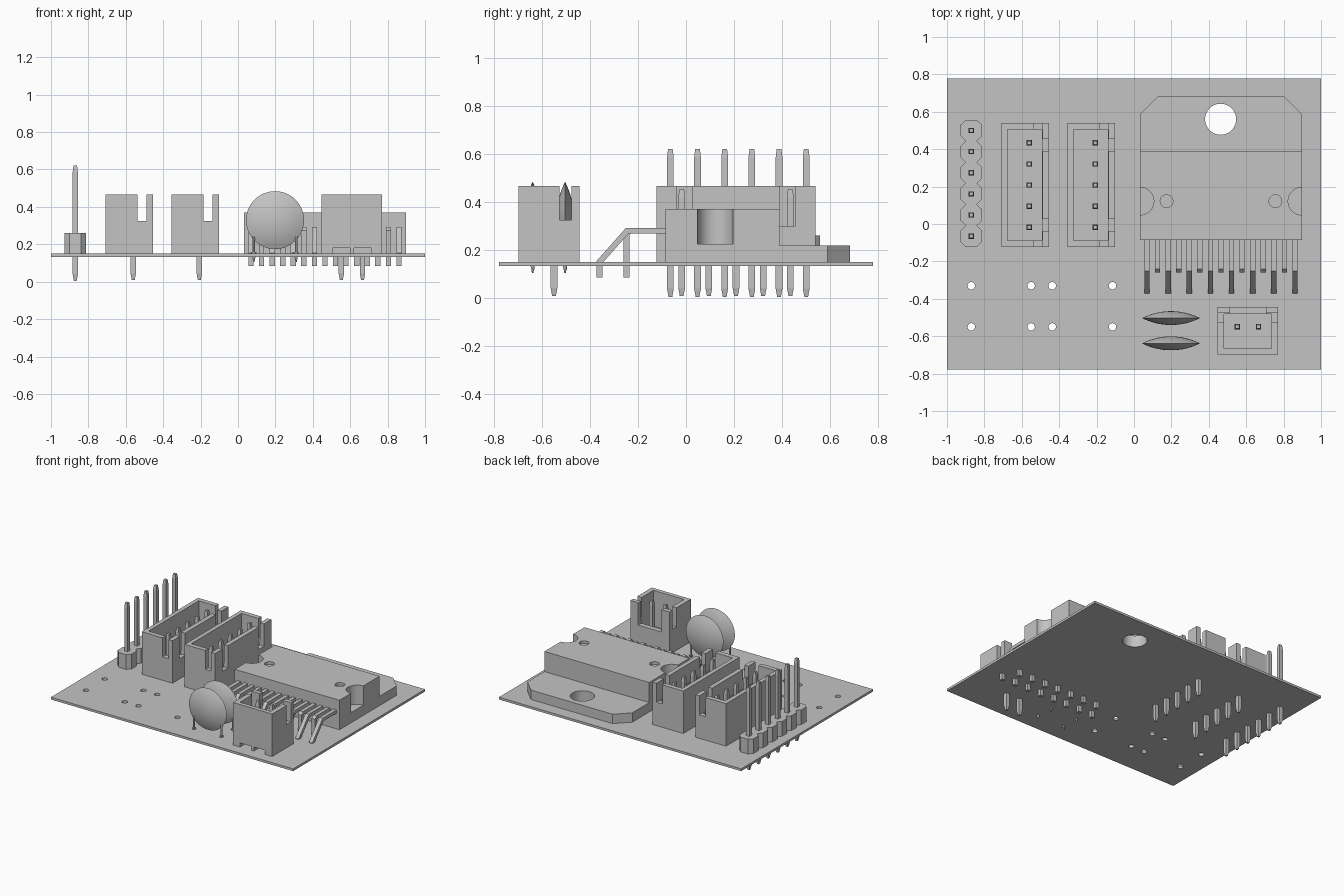
import bpy, bmesh, math
from mathutils import Matrix, Vector

if "Cube" in bpy.data.objects:
    bpy.data.objects.remove(bpy.data.objects["Cube"])

grey = bpy.data.materials.new("plain_grey")
grey.use_nodes = True
GREY = (0.55, 0.55, 0.55, 1)
grey.diffuse_color = GREY
grey.node_tree.nodes["Principled BSDF"].inputs["Base Color"].default_value = GREY

BOARD_BOTTOM, BOARD_TOP = 0.133, 0.15
PITCH = 0.113


def add_prism(bm, outline, z0, z1):
    """Extrude a flat outline between two heights."""
    face = bm.faces.new([bm.verts.new((x, y, z0)) for x, y in outline])
    top = bmesh.ops.extrude_face_region(bm, geom=[face])["geom"]
    verts = [g for g in top if isinstance(g, bmesh.types.BMVert)]
    bmesh.ops.translate(bm, verts=verts, vec=(0, 0, z1 - z0))


def add_box(bm, x0, x1, y0, y1, z0, z1):
    add_prism(bm, [(x0, y0), (x1, y0), (x1, y1), (x0, y1)], z0, z1)


def add_cylinder(bm, x, y, r, z0, z1, sides=32, r2=None):
    bmesh.ops.create_cone(bm, cap_ends=True, segments=sides, radius1=r,
                          radius2=r if r2 is None else r2, depth=z1 - z0,
                          matrix=Matrix.Translation((x, y, (z0 + z1) / 2)))


def add_pin(bm, x, y, z0, z1, w=0.028, tip=0.035):
    """Square pin with both ends tapered."""
    for a, b, wa, wb in ((z0, z0 + tip, 0.55, 1), (z0 + tip, z1 - tip, 1, 1),
                         (z1 - tip, z1, 1, 0.7)):
        s = w / math.sqrt(2)
        m = Matrix.Translation((x, y, (a + b) / 2)) @ Matrix.Rotation(math.pi / 4, 4, 'Z')
        bmesh.ops.create_cone(bm, cap_ends=True, segments=4, radius1=s * wa,
                              radius2=s * wb, depth=b - a, matrix=m)


def finish(bm, name, matrix=None, smooth=False):
    bmesh.ops.recalc_face_normals(bm, faces=bm.faces)
    if matrix:
        bm.transform(matrix)
    mesh = bpy.data.meshes.new(name)
    bm.to_mesh(mesh)
    bm.free()
    obj = bpy.data.objects.new(name, mesh)
    bpy.context.scene.collection.objects.link(obj)
    mesh.materials.append(grey)
    if smooth:
        select(obj)
        bpy.ops.object.shade_smooth_by_angle(angle=math.radians(30))
    return obj


def select(obj):
    bpy.ops.object.select_all(action='DESELECT')
    obj.select_set(True)
    bpy.context.view_layer.objects.active = obj


def cut(obj, cutter_bm):
    """Subtract the cutter shapes, then smooth round walls."""
    cutter = finish(cutter_bm, "cutter")
    cutter.hide_render = True
    mod = obj.modifiers.new("cut", 'BOOLEAN')
    mod.object, mod.operation, mod.solver = cutter, 'DIFFERENCE', 'EXACT'
    mod.use_self = True
    select(obj)
    bpy.ops.object.modifier_apply(modifier=mod.name)
    bpy.data.objects.remove(cutter)
    bpy.ops.object.shade_smooth_by_angle(angle=math.radians(30))


# Circuit board with mounting and component holes
bm = bmesh.new()
add_box(bm, -1, 1, -0.778, 0.778, BOARD_BOTTOM, BOARD_TOP)
board = finish(bm, "circuit_board")
bm = bmesh.new()
add_cylinder(bm, 0.463, 0.56, 0.083, 0.1, 0.2, 48)
for x in (-0.87, -0.55, -0.437, -0.115):
    for y in (-0.33, -0.55):
        add_cylinder(bm, x, y, 0.02, 0.1, 0.2, 16)
cut(board, bm)

# Pin header: a notched strip with six pins
HX, HY, PINS = -0.87, -0.065, 6
side = []
for i in range(PINS):
    y = HY + i * PITCH
    side += [(0.03, y - PITCH / 2), (0.057, y - 0.03), (0.057, y + 0.03)]
side.append((0.03, HY + (PINS - 0.5) * PITCH))
outline = [(HX + x, y) for x, y in side] + [(HX - x, y) for x, y in reversed(side)]
bm = bmesh.new()
add_prism(bm, outline, BOARD_TOP, 0.26)
finish(bm, "header_strip")
bm = bmesh.new()
for i in range(PINS):
    add_pin(bm, HX, HY + i * PITCH, 0.005, 0.62)
finish(bm, "header_pins")


def socket(name, pins, matrix, notched=False):
    """Open shrouded socket; the slotted wall is on local +x."""
    h = (PITCH * (pins - 1) + 0.21) / 2
    depth, top = 0.253, 0.467
    bm = bmesh.new()
    add_box(bm, 0, depth, -h, h, BOARD_TOP, top)
    body = finish(bm, name + "_shroud", matrix)
    # Cavity and the slots in the two end walls
    bm = bmesh.new()
    add_box(bm, 0.031, 0.215, -h + 0.035, h - 0.035, 0.2, 0.6)
    add_box(bm, 0.171, 0.22, -h - 0.1, h + 0.1, 0.325, 0.61)
    # Slots in the long wall, merged into one on the short socket
    if pins > 2:
        for s in (-1, 1):
            a, b = sorted((s * (h - 0.085), s * (h - 0.15)))
            add_box(bm, 0.19, 0.3, a, b, 0.3, 0.62)
    else:
        add_box(bm, 0.19, 0.3, -h + 0.065, h - 0.065, 0.3, 0.62)
    # Shallow foot notches under the closed wall
    if notched:
        for s in (-1, 1):
            add_box(bm, -0.1, 0.06, s * 0.057 - 0.047, s * 0.057 + 0.047, 0.1, 0.18)
    bm.transform(matrix)
    cut(body, bm)
    bm = bmesh.new()
    for i in range(pins):
        add_pin(bm, 0.148, (i - (pins - 1) / 2) * PITCH, 0.008, 0.455)
    finish(bm, name + "_pins", matrix)


socket("outer_socket", 5, Matrix.Translation((-0.708, 0.208, 0)))
socket("inner_socket", 5, Matrix.Translation((-0.355, 0.208, 0)))
socket("power_socket", 2, Matrix.Translation((0.609, -0.697, 0)) @ Matrix.Rotation(math.pi / 2, 4, 'Z'), True)

# Driver chip: metal tab with clipped corners
CX, X0, X1 = 0.465, 0.032, 0.898
bm = bmesh.new()
add_prism(bm, [(X0, -0.085), (X1, -0.085), (X1, 0.588), (X1 - 0.095, 0.683),
               (X0 + 0.095, 0.683), (X0, 0.588)], BOARD_TOP, 0.22)
tab = finish(bm, "chip_tab")
bm = bmesh.new()
add_cylinder(bm, 0.463, 0.56, 0.083, 0.1, 0.3, 48)
cut(tab, bm)

# Chip body with half-round side notches and two dimples
bm = bmesh.new()
add_box(bm, X0, X1, -0.085, 0.388, 0.22, 0.37)
body = finish(bm, "chip_body")
bm = bmesh.new()
for s in (-1, 1):
    add_cylinder(bm, CX + s * 0.433, 0.122, 0.074, 0.226, 0.5, 48)
    add_cylinder(bm, CX + s * 0.291, 0.122, 0.034, 0.35, 0.5, 24)
cut(body, bm)


def leg_profile(path, w):
    """Offset a (y, z) centre line into a closed strip outline."""
    pts = [Vector(p) for p in path]
    left, right = [], []
    for i, p in enumerate(pts):
        a = (p - pts[i - 1]).normalized() if i else (pts[1] - p).normalized()
        b = (pts[i + 1] - p).normalized() if i < len(pts) - 1 else a
        t = (a + b).normalized()
        n = Vector((-t.y, t.x)) * (w / 2 / t.dot(a))
        left.append(p + n)
        right.append(p - n)
    return left + right[::-1]


# Chip legs: alternating long slanted and short upright
long_leg = [(-0.08, 0.28), (-0.245, 0.28), (-0.36, 0.15), (-0.36, 0.085)]
short_leg = [(-0.08, 0.28), (-0.235, 0.28), (-0.247, 0.268), (-0.247, 0.085)]
stand = Matrix(((0, 0, 1, 0), (1, 0, 0, 0), (0, 1, 0, 0), (0, 0, 0, 1)))
bm = bmesh.new()
for i in range(15):
    x = CX + (i - 7) * PITCH / 2
    add_prism(bm, leg_profile(short_leg if i % 2 else long_leg, 0.024), x - 0.014, x + 0.014)
finish(bm, "chip_legs", stand)

# Disc capacitors: lens bodies on thin leads
R, HALF, RINGS, SEG = 0.155, 0.037, 8, 48
sphere = (R * R + HALF * HALF) / (2 * HALF)
half_angle = math.asin(R / sphere)
for name, y in (("rear", -0.503), ("front", -0.638)):
    bm = bmesh.new()
    arc = []
    for i in range(-RINGS, RINGS + 1):
        a = half_angle * (1 - abs(i) / RINGS)
        h = sphere * math.cos(a) - sphere + HALF
        if i < 0:
            arc.append((sphere * math.sin(half_angle * (RINGS + i) / RINGS),
                        sphere * math.cos(half_angle * (RINGS + i) / RINGS) - sphere + HALF))
        else:
            a = half_angle * (RINGS - i) / RINGS
            arc.append((sphere * math.sin(a), -(sphere * math.cos(a) - sphere + HALF)))
    verts = [bm.verts.new((r, 0, h)) for r, h in arc]
    edges = [bm.edges.new(pair) for pair in zip(verts, verts[1:])]
    bmesh.ops.spin(bm, geom=verts + edges, cent=(0, 0, 0), axis=(0, 0, 1),
                   angle=math.tau, steps=SEG)
    bmesh.ops.remove_doubles(bm, verts=bm.verts, dist=0.0005)
    finish(bm, name + "_capacitor",
           Matrix.Translation((0.198, y, 0.329)) @ Matrix.Rotation(math.pi / 2, 4, 'X'), True)
    bm = bmesh.new()
    for s in (-1, 1):
        x = 0.198 + s * 0.113
        add_cylinder(bm, x, y, 0.007, 0.12, 0.27, 12)
        add_cylinder(bm, x, y, 0.003, 0.105, 0.16, 12, 0.014)
    finish(bm, name + "_capacitor_leads", smooth=True)
